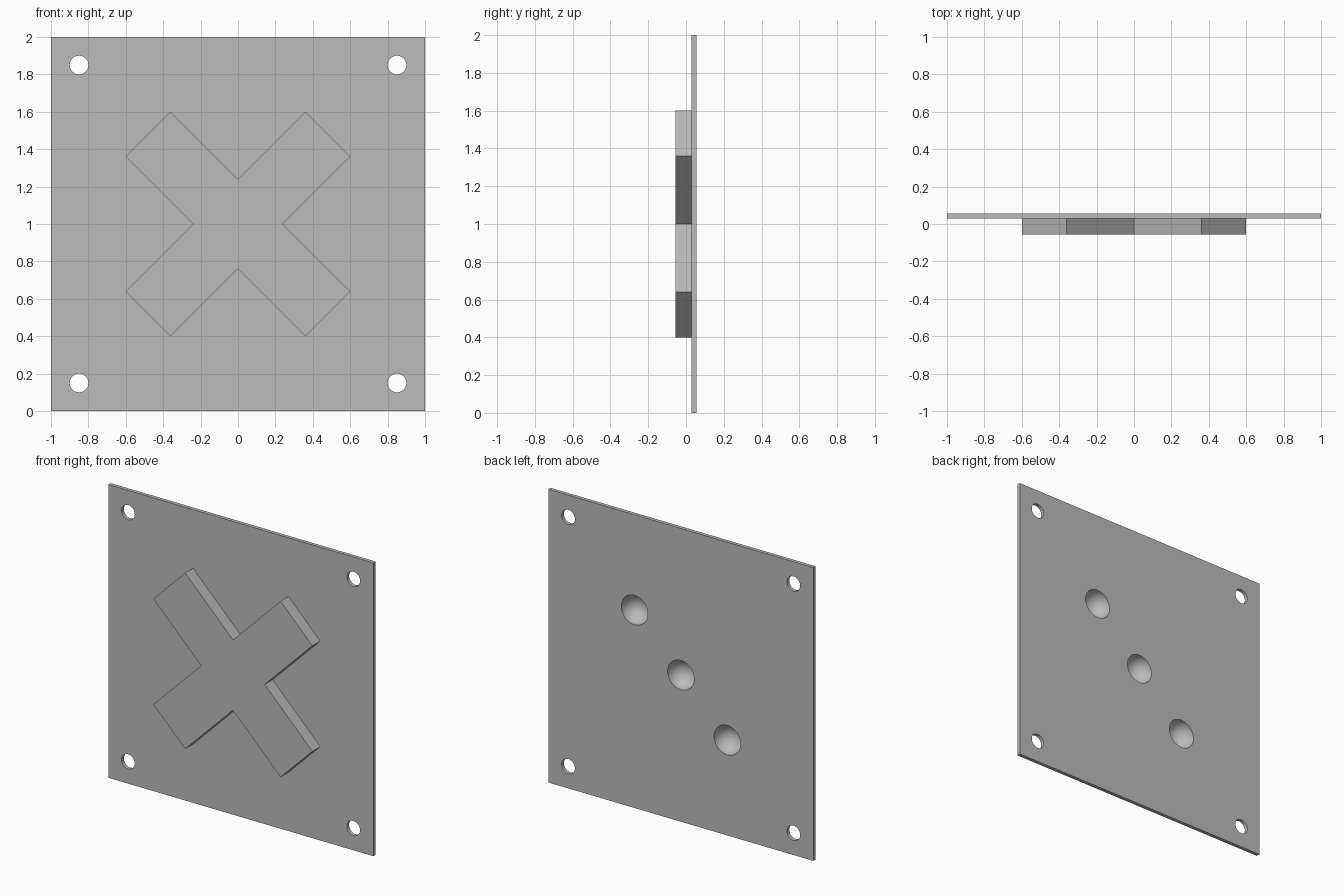
import bpy, bmesh
from math import radians
from mathutils import Matrix, Vector

cube = bpy.data.objects.get("Cube")
if cube:
    bpy.data.objects.remove(cube, do_unlink=True)

FRONT, SEAM, BACK = -0.055, 0.03, 0.055   # depth of the cross face, plate front, plate back
MID = 1.0                                 # height of the plate centre

grey = bpy.data.materials.new("plain_grey")
grey.use_nodes = True
colour = (0.5, 0.5, 0.5, 1)
grey.diffuse_color = colour
grey.node_tree.nodes["Principled BSDF"].inputs["Base Color"].default_value = colour


def make_object(name, bm):
    bmesh.ops.recalc_face_normals(bm, faces=bm.faces[:])
    mesh = bpy.data.meshes.new(name)
    bm.to_mesh(mesh)
    bm.free()
    mesh.materials.append(grey)
    obj = bpy.data.objects.new(name, mesh)
    bpy.context.collection.objects.link(obj)
    return obj


def slab(name, outline, y0, y1):
    """Extrude an (x, z) outline from y0 to y1."""
    bm = bmesh.new()
    face = bm.faces.new([bm.verts.new((x, y0, z + MID)) for x, z in outline])
    new = bmesh.ops.extrude_face_region(bm, geom=[face])["geom"]
    verts = [v for v in new if isinstance(v, bmesh.types.BMVert)]
    bmesh.ops.translate(bm, verts=verts, vec=(0, y1 - y0, 0))
    return make_object(name, bm)


def combine(target, tool, operation):
    mod = target.modifiers.new(tool.name, "BOOLEAN")
    mod.object, mod.operation, mod.solver = tool, operation, "EXACT"
    bpy.context.view_layer.objects.active = target
    bpy.ops.object.modifier_apply(modifier=mod.name)
    bpy.data.objects.remove(tool, do_unlink=True)


# Square plate
plate = slab("mounting_plate", [(-1, -1), (1, -1), (1, 1), (-1, 1)], SEAM, BACK)

# Diagonal cross: one arm repeated by quarter turns, sunk a little into the plate
arm = [Vector((0.24, 0)), Vector((0.6, 0.36)), Vector((0.36, 0.6))]
outline = []
for i in range(4):
    turn = Matrix.Rotation(radians(90 * i), 2)
    outline += [turn @ p for p in arm]
cross = slab("raised_cross", outline, FRONT, SEAM + 0.01)
combine(plate, cross, "UNION")

# Round through holes in the corners
bm = bmesh.new()
for x in (-0.85, 0.85):
    for z in (-0.85, 0.85):
        place = Matrix.Translation((x, BACK, z + MID)) @ Matrix.Rotation(radians(90), 4, "X")
        bmesh.ops.create_cone(bm, cap_ends=True, segments=48, radius1=0.05,
                              radius2=0.05, depth=0.2, matrix=place)
combine(plate, make_object("corner_holes", bm), "DIFFERENCE")

# Hemispherical pockets in the back, behind the cross
bm = bmesh.new()
for x, z in [(0, 0), (-0.35, -0.35), (-0.35, 0.35), (0.35, -0.35), (0.35, 0.35)]:
    place = Matrix.Translation((x, BACK, z + MID)) @ Matrix.Rotation(radians(90), 4, "X")
    bmesh.ops.create_uvsphere(bm, u_segments=48, v_segments=24, radius=0.1, matrix=place)
combine(plate, make_object("back_pockets", bm), "DIFFERENCE")

# Smooth the pockets and holes, keep the edges sharp
bpy.ops.object.select_all(action="DESELECT")
plate.select_set(True)
bpy.context.view_layer.objects.active = plate
bpy.ops.object.shade_smooth_by_angle(angle=radians(30))
